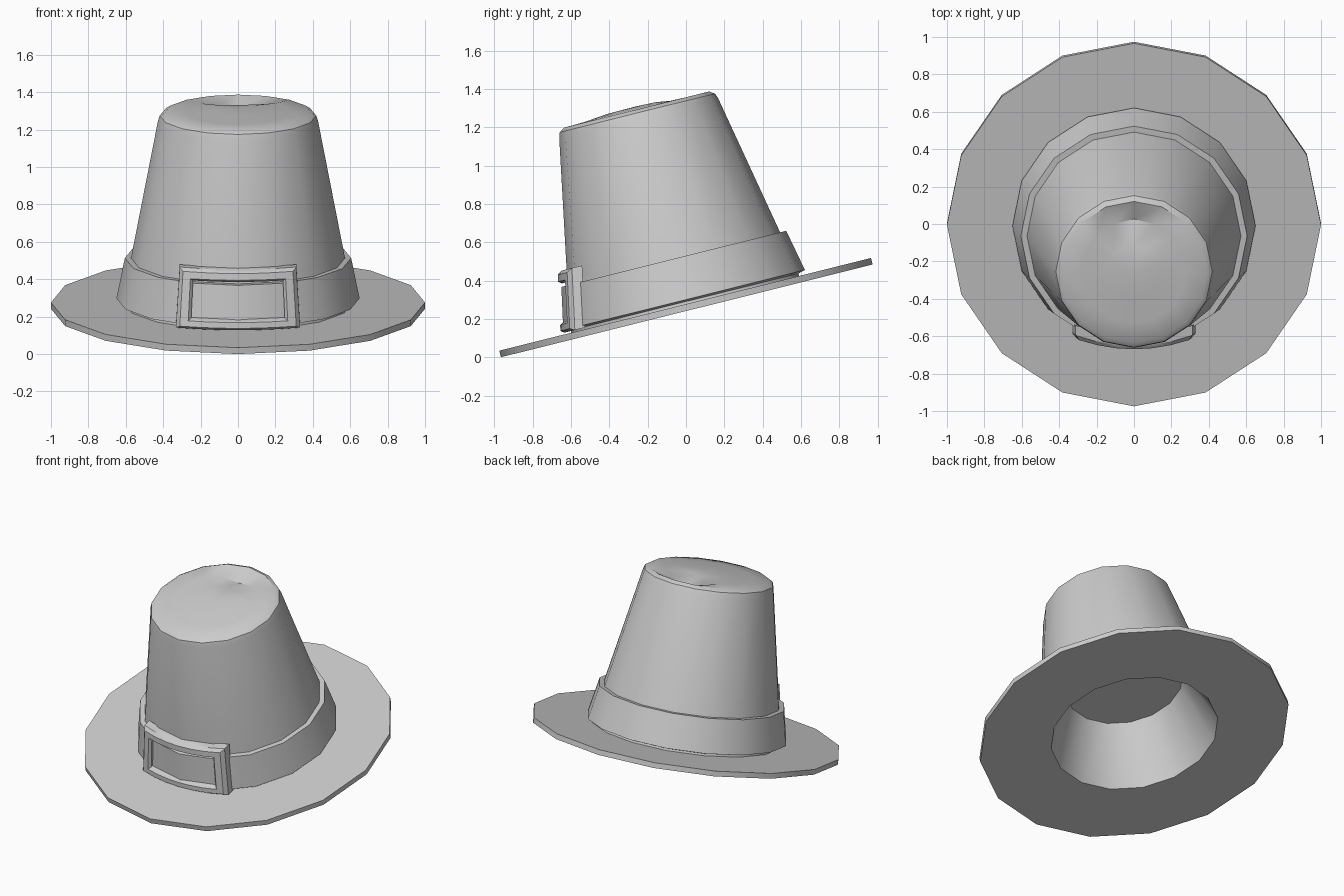
import bpy, bmesh, math
from mathutils import Matrix, Vector

if "Cube" in bpy.data.objects:
    bpy.data.objects.remove(bpy.data.objects["Cube"])

SIDES = 16
# Whole hat leans forward about the x axis
TILT = Matrix.Translation((0, 0.004, 0.242)) @ Matrix.Rotation(math.radians(14), 4, 'X')


def finish(bm, name):
    bmesh.ops.recalc_face_normals(bm, faces=bm.faces)
    bm.transform(TILT)
    mesh = bpy.data.meshes.new(name)
    bm.to_mesh(mesh)
    bm.free()
    ob = bpy.data.objects.new(name, mesh)
    bpy.context.collection.objects.link(ob)
    bpy.ops.object.select_all(action='DESELECT')
    ob.select_set(True)
    bpy.context.view_layer.objects.active = ob
    bpy.ops.object.shade_smooth_by_angle(angle=math.radians(35))
    return ob


def lathe(profile, closed):
    """Revolve (radius, height) points; radius 0 makes a pole."""
    bm = bmesh.new()
    rings = []
    for r, z in profile:
        if r == 0:
            rings.append([bm.verts.new((0, 0, z))] * SIDES)
        else:
            rings.append([bm.verts.new((r * math.cos(a), r * math.sin(a), z))
                          for a in (2 * math.pi * i / SIDES for i in range(SIDES))])
    pairs = list(zip(rings, rings[1:]))
    if closed:
        pairs.append((rings[-1], rings[0]))
    for a, b in pairs:
        for i in range(SIDES):
            j = (i + 1) % SIDES
            bm.faces.new(list(dict.fromkeys((a[i], a[j], b[j], b[i]))))
    return bm


# Flat brim ring
finish(lathe([(0.55, 0), (1, 0), (1, 0.035), (0.55, 0.035)], True), "brim")

# Crown: shallow hollow inside, tapered wall, softly domed top
crown = lathe([(0, 0.42), (0.38, 0.42), (0.54, 0), (0.55, 0), (0.55, 0.03),
               (0.615, 0.03), (0.572, 0.28), (0.428, 1.035), (0.418, 1.065),
               (0.39, 1.083), (0.28, 1.086), (0.15, 1.098), (0, 1.1)], False)
# Pinched dent toward the back of the top
for v in crown.verts:
    x, y, z = v.co
    if z > 1.08 and math.hypot(x, y) < 0.35:
        v.co.z -= 0.06 * math.exp(-(x / 0.13) ** 2 - ((y - 0.26) / 0.09) ** 2)
finish(crown, "crown")

# Hat band
finish(lathe([(0.60, 0.045), (0.65, 0.058), (0.605, 0.28), (0.56, 0.28)], True), "band")


# Buckle frame: rounded section swept round a rectangle, bent to the band
def bend(u, w, depth):
    y = -(0.667 - 0.2 * (w - 0.05)) + 0.55 * u * u + depth
    return Vector((u * (1 - 0.2 * (w - 0.2)), y, w))


def rectangle(u, lo, hi, n=6):
    c = [(-u, lo), (u, lo), (u, hi), (-u, hi)]
    return [(a[0] + (b[0] - a[0]) * k / n, a[1] + (b[1] - a[1]) * k / n)
            for a, b in zip(c, c[1:] + c[:1]) for k in range(n)]


inner = rectangle(0.245, 0.1, 0.297)
outer = rectangle(0.322, 0.044, 0.362)
section = [(0, 0.075), (0, 0.02), (0.2, 0), (0.75, 0), (1, 0.02), (1, 0.075)]
bm = bmesh.new()
loops = [[bm.verts.new(bend(p[0] + (q[0] - p[0]) * t, p[1] + (q[1] - p[1]) * t, d))
          for t, d in section] for p, q in zip(inner, outer)]
for a, b in zip(loops, loops[1:] + loops[:1]):
    for i in range(len(section)):
        j = (i + 1) % len(section)
        bm.faces.new((a[i], a[j], b[j], b[i]))
finish(bm, "buckle")
